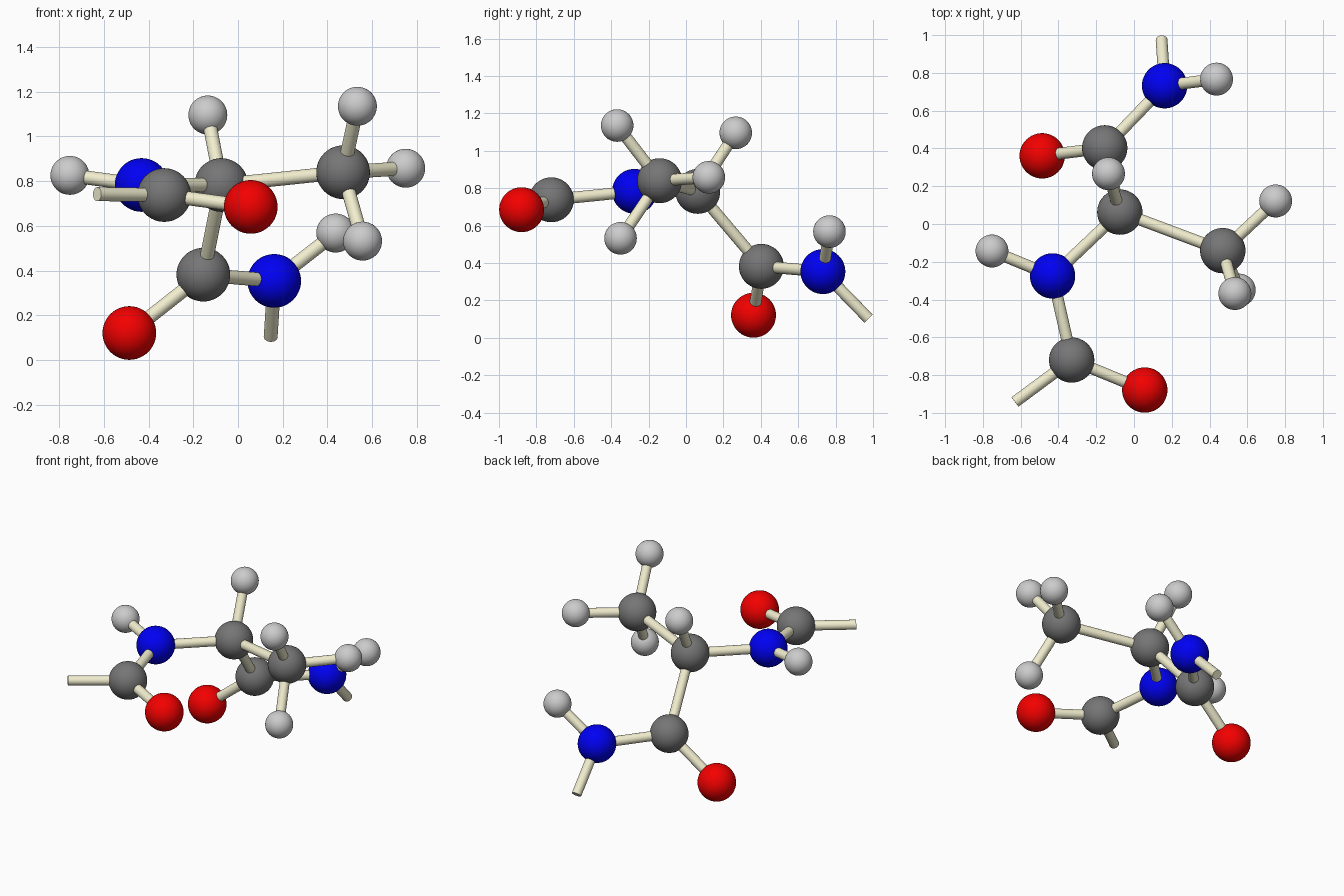
import bpy
from mathutils import Vector

if "Cube" in bpy.data.objects:
    bpy.data.objects.remove(bpy.data.objects["Cube"])


def material(name, rgb):
    m = bpy.data.materials.new(name)
    m.diffuse_color = (*rgb, 1)
    m.use_nodes = True
    m.node_tree.nodes["Principled BSDF"].inputs["Base Color"].default_value = m.diffuse_color
    return m


# kind: (radius, material)
KINDS = {
    "carbon": (0.12, material("dark_grey", (0.18, 0.18, 0.18))),
    "nitrogen": (0.12, material("blue", (0.0, 0.0, 0.9))),
    "oxygen": (0.12, material("red", (0.9, 0.0, 0.0))),
    "hydrogen": (0.087, material("light_grey", (0.55, 0.55, 0.55))),
}
CREAM = material("cream", (0.88, 0.85, 0.62))
STICK_RADIUS = 0.031

# Ball centres
ATOMS = {
    "carbon_centre": (-0.075, 0.063, 0.783),
    "carbon_side": (0.47, -0.141, 0.84),
    "carbon_front": (-0.33, -0.72, 0.738),
    "carbon_back": (-0.155, 0.403, 0.382),
    "nitrogen_front": (-0.431, -0.275, 0.783),
    "nitrogen_back": (0.162, 0.732, 0.354),
    "oxygen_front": (0.057, -0.879, 0.685),
    "oxygen_back": (-0.486, 0.361, 0.121),
    "hydrogen_top": (-0.135, 0.266, 1.096),
    "hydrogen_left": (-0.752, -0.143, 0.826),
    "hydrogen_back": (0.437, 0.767, 0.568),
    "hydrogen_side_upper": (0.534, -0.368, 1.135),
    "hydrogen_side_right": (0.75, 0.122, 0.858),
    "hydrogen_side_lower": (0.557, -0.35, 0.532),
}
# Free ends of the two open sticks
ENDS = {
    "open_end_front": (-0.63, -0.942, 0.742),
    "open_end_back": (0.146, 0.976, 0.103),
}
BONDS = [
    ("carbon_centre", "carbon_side"), ("carbon_centre", "carbon_back"),
    ("carbon_centre", "nitrogen_front"), ("carbon_centre", "hydrogen_top"),
    ("carbon_side", "hydrogen_side_upper"), ("carbon_side", "hydrogen_side_right"),
    ("carbon_side", "hydrogen_side_lower"),
    ("nitrogen_front", "carbon_front"), ("nitrogen_front", "hydrogen_left"),
    ("carbon_front", "oxygen_front"), ("carbon_front", "open_end_front"),
    ("carbon_back", "oxygen_back"), ("carbon_back", "nitrogen_back"),
    ("nitrogen_back", "hydrogen_back"), ("nitrogen_back", "open_end_back"),
]


def finish(name, mat):
    ob = bpy.context.object
    ob.name = name
    ob.data.materials.append(mat)
    bpy.ops.object.shade_smooth_by_angle()


# Balls
for name, pos in ATOMS.items():
    radius, mat = KINDS[name.split("_")[0]]
    bpy.ops.mesh.primitive_uv_sphere_add(segments=48, ring_count=24,
                                         radius=radius, location=pos)
    finish(name + "_ball", mat)

# Sticks joining the balls
points = {k: Vector(v) for k, v in (ATOMS | ENDS).items()}
for a, b in BONDS:
    d = points[b] - points[a]
    bpy.ops.mesh.primitive_cylinder_add(
        vertices=24, radius=STICK_RADIUS, depth=d.length,
        location=(points[a] + points[b]) / 2,
        rotation=d.to_track_quat("Z", "Y").to_euler())
    finish(f"stick_{a}_to_{b}", CREAM)
